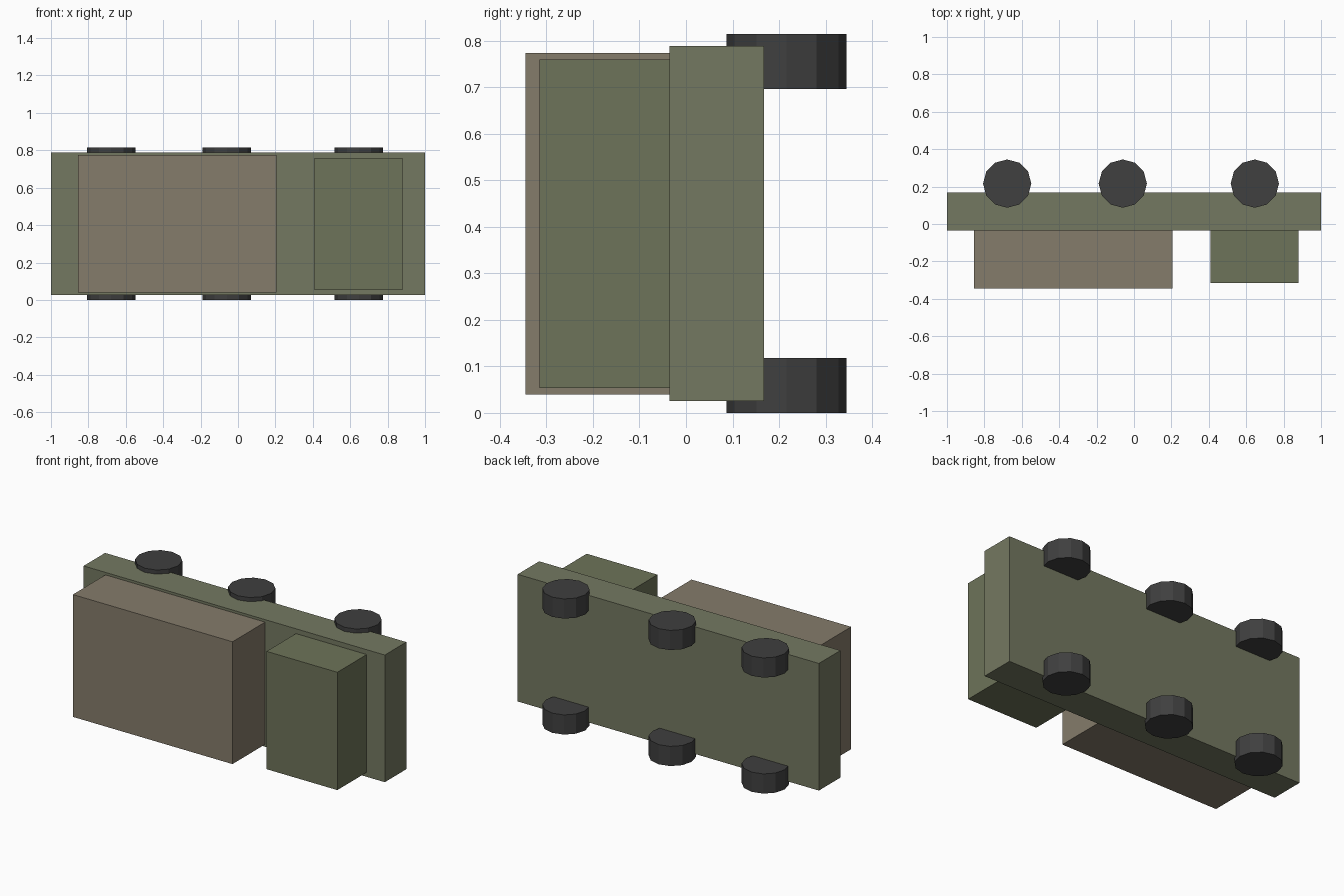
import bpy

if "Cube" in bpy.data.objects:
    bpy.data.objects.remove(bpy.data.objects["Cube"])


def material(name, rgb):
    m = bpy.data.materials.new(name)
    m.diffuse_color = (*rgb, 1)
    m.use_nodes = True
    m.node_tree.nodes["Principled BSDF"].inputs["Base Color"].default_value = m.diffuse_color
    return m


def box(name, lo, hi, mat):
    centre = [(a + b) / 2 for a, b in zip(lo, hi)]
    bpy.ops.mesh.primitive_cube_add(size=1, location=centre)
    ob = bpy.context.object
    ob.name = name
    ob.scale = [b - a for a, b in zip(lo, hi)]
    bpy.ops.object.transform_apply(location=False, rotation=False, scale=True)
    ob.data.materials.append(mat)


def wheel(name, x, z, mat):
    bpy.ops.mesh.primitive_cylinder_add(vertices=12, radius=0.129, depth=0.118,
                                        location=(x, 0.216, z))
    ob = bpy.context.object
    ob.name = name
    ob.data.materials.append(mat)


green = material("chassis_green", (0.175, 0.19, 0.12))
dark_green = material("cab_green", (0.155, 0.172, 0.10))
tan = material("canvas_tan", (0.235, 0.2, 0.145))
rubber = material("rubber", (0.05, 0.05, 0.05))

# Truck lying on its side: its underside faces +y
box("chassis", (-1, -0.036, 0.026), (1, 0.168, 0.789), green)
box("cargo_bed", (-0.855, -0.345, 0.04), (0.205, -0.036, 0.774), tan)
box("cab", (0.41, -0.315, 0.053), (0.88, -0.036, 0.76), dark_green)

# Three wheels along each side
for label, x in (("rear", -0.678), ("middle", -0.06), ("front", 0.646)):
    for side, z in (("right", 0.059), ("left", 0.755)):
        wheel(f"{label}_{side}_wheel", x, z, rubber)
